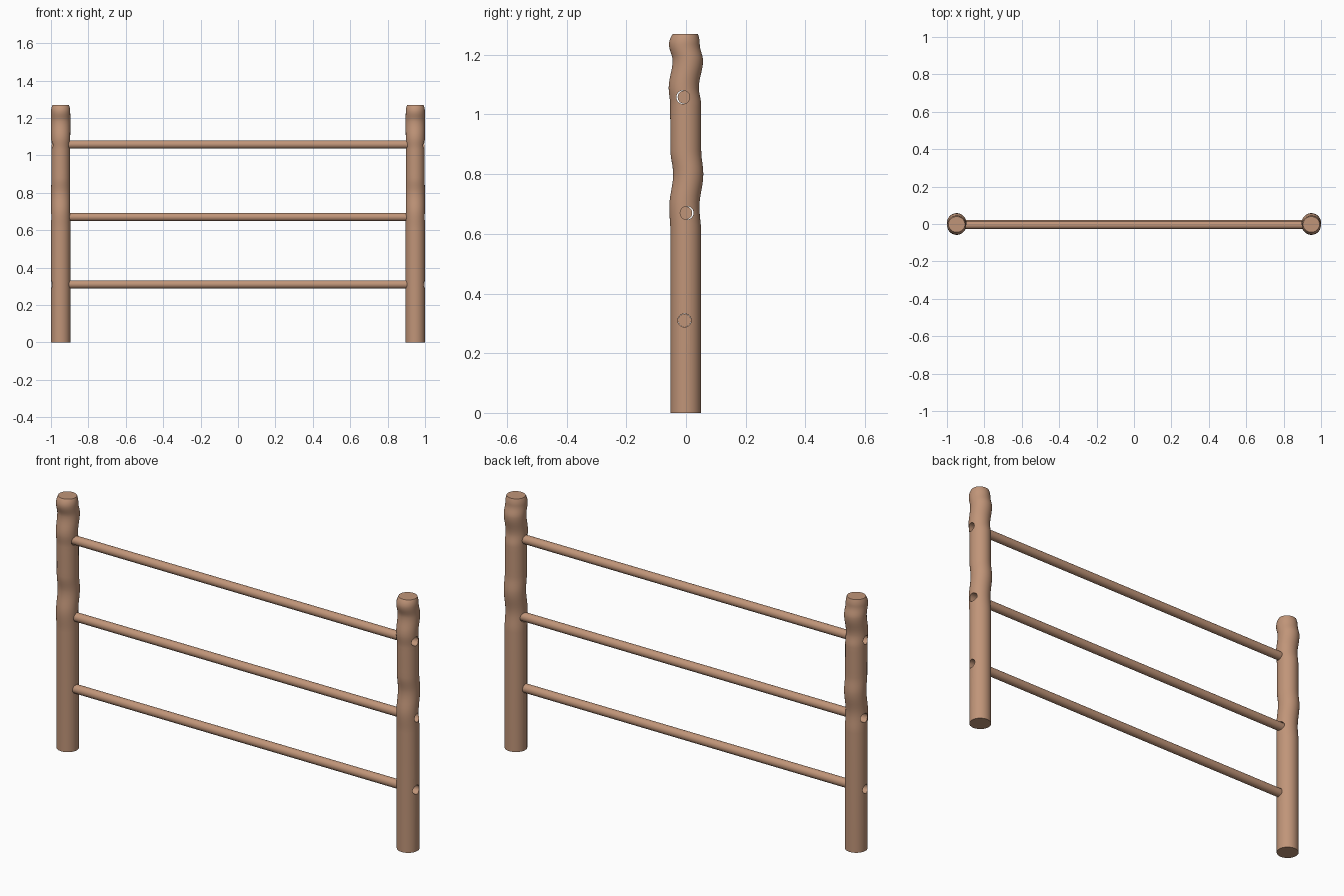
import bpy, bmesh, math
from mathutils import Matrix

if "Cube" in bpy.data.objects:
    bpy.data.objects.remove(bpy.data.objects["Cube"])

wood = bpy.data.materials.new("light brown wood")
wood.diffuse_color = (0.53, 0.30, 0.19, 1)
wood.use_nodes = True
wood.node_tree.nodes["Principled BSDF"].inputs["Base Color"].default_value = wood.diffuse_color

POST_X = 0.948
# post outline: height, front edge y, back edge y, half width in x
OUTLINE = [(0, -.052, .051, .052), (.60, -.052, .051, .052), (.69, -.056, .045, .051),
           (.80, -.043, .058, .051), (.88, -.052, .051, .050), (1.03, -.053, .051, .050),
           (1.09, -.058, .043, .051), (1.18, -.045, .057, .052), (1.235, -.057, .046, .051),
           (1.27, -.044, .040, .044)]
# rails: name, height, rail y, hole y
RAILS = [("lower_rail", .31, -.005, -.005), ("middle_rail", .67, -.001, .003),
         ("upper_rail", 1.058, -.006, -.010)]
SIDES = 40


def make_object(name, bm):
    mesh = bpy.data.meshes.new(name)
    bmesh.ops.recalc_face_normals(bm, faces=bm.faces)
    bm.to_mesh(mesh)
    bm.free()
    ob = bpy.data.objects.new(name, mesh)
    bpy.context.collection.objects.link(ob)
    mesh.materials.append(wood)
    return ob


def rod(bm, x0, x1, y, z, r):
    # capped cylinder along x
    m = Matrix.Translation(((x0 + x1) / 2, y, z)) @ Matrix.Rotation(math.pi / 2, 4, 'Y')
    bmesh.ops.create_cone(bm, cap_ends=True, segments=32, radius1=r, radius2=r,
                          depth=x1 - x0, matrix=m)


def smooth(ob):
    bpy.ops.object.select_all(action='DESELECT')
    ob.select_set(True)
    bpy.context.view_layer.objects.active = ob
    bpy.ops.object.shade_smooth_by_angle(angle=math.radians(35))


def outline_rings():
    # ease between the outline points
    yield OUTLINE[0]
    for i, (a, b) in enumerate(zip(OUTLINE, OUTLINE[1:])):
        n = 1 if i == 0 else 6
        last = i == len(OUTLINE) - 2
        for k in range(1, n + 1):
            t = k / n
            e = t * t if last else (1 - math.cos(math.pi * t)) / 2
            yield (a[0] + (b[0] - a[0]) * t,) + tuple(p + (q - p) * e for p, q in zip(a[1:], b[1:]))


# Wavy posts with rail holes drilled through
for name, side in (("left_post", -1), ("right_post", 1)):
    bm = bmesh.new()
    rings = []
    for z, y0, y1, w in outline_rings():
        ring = []
        for k in range(SIDES):
            a = 2 * math.pi * k / SIDES
            ring.append(bm.verts.new((side * POST_X + w * math.cos(a),
                                      (y0 + y1) / 2 + (y1 - y0) / 2 * math.sin(a), z)))
        rings.append(ring)
    for lo, hi in zip(rings, rings[1:]):
        for k in range(SIDES):
            j = (k + 1) % SIDES
            bm.faces.new((lo[k], lo[j], hi[j], hi[k]))
    bm.faces.new(rings[0][::-1])
    bm.faces.new(rings[-1])
    post = make_object(name, bm)

    bm = bmesh.new()
    for _, z, _, hole_y in RAILS:
        rod(bm, side * POST_X - .1, side * POST_X + .1, hole_y, z, .0225)
    cutter = make_object("hole_cutter", bm)
    cutter.hide_render = True
    mod = post.modifiers.new("rail_holes", 'BOOLEAN')
    mod.operation = 'DIFFERENCE'
    mod.solver = 'EXACT'
    mod.object = cutter
    bpy.context.view_layer.objects.active = post
    bpy.ops.object.modifier_apply(modifier=mod.name)
    bpy.data.objects.remove(cutter)
    smooth(post)

# Round rails, their ends recessed in the posts
for name, z, y, _ in RAILS:
    bm = bmesh.new()
    rod(bm, -.92, .92, y, z, .0218)
    smooth(make_object(name, bm))
